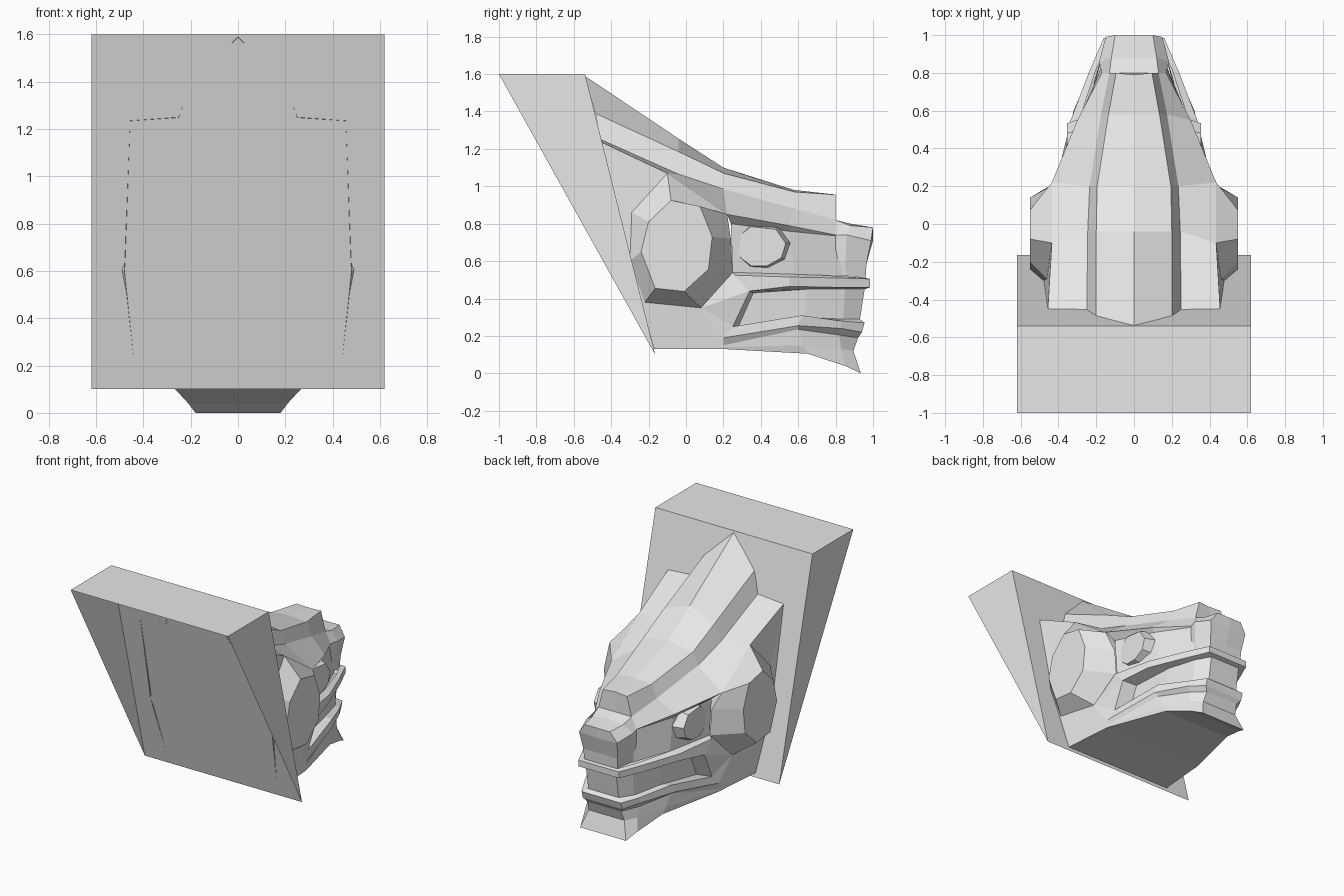
import bpy

if "Cube" in bpy.data.objects:
    bpy.data.objects.remove(bpy.data.objects["Cube"])

stone = bpy.data.materials.new("grey stone")
stone.diffuse_color = (0.8, 0.8, 0.8, 1)
stone.use_nodes = True
stone.node_tree.nodes["Principled BSDF"].inputs["Base Color"].default_value = stone.diffuse_color


def build(name, verts, faces, mirror=True):
    """Flat-shaded mesh; the +x half is mirrored across the centre plane."""
    me = bpy.data.meshes.new(name)
    me.from_pydata(verts, [], faces)
    me.materials.append(stone)
    ob = bpy.data.objects.new(name, me)
    bpy.context.collection.objects.link(ob)
    if mirror:
        ob.modifiers.new("mirror", 'MIRROR').merge_threshold = 0.001
    return ob


def skin(name, *rails):
    """Quads between rails, listed top to bottom, each running back to tip."""
    n = len(rails[0])
    verts = [p for r in rails for p in r]
    faces = []
    for r in range(len(rails) - 1):
        for i in range(n - 1):
            a, b = r * n + i, (r + 1) * n + i
            faces.append((a, b, b + 1, a + 1))
    return build(name, verts, faces)


def patches(name, *polys):
    """Loose polygons given directly by their corners."""
    verts, faces = [], []
    for p in polys:
        faces.append(tuple(range(len(verts), len(verts) + len(p))))
        verts += p
    return build(name, verts, faces)


def center(rail):
    return [(0, y, z) for x, y, z in rail]


# wall wedge: triangular sides, open on the sloping wall side
w = 0.62
build("wall_wedge",
      [(s * w, y, z) for s in (-1, 1) for y, z in ((-1, 1.6), (-.54, 1.6), (-.165, .1))],
      [(0, 3, 4, 1), (1, 4, 5, 2), (0, 1, 2), (3, 5, 4)], mirror=False)

# crown with raised centre strip and sunken brow panels
ridge = [(0, -.54, 1.59), (0, -.04, 1.255), (0, .2, 1.10), (0, .58, .98), (0, .79, .957)]
crest = [(.2, -.485, 1.39), (.2, -.04, 1.185), (.195, .2, 1.07), (.135, .58, .97), (.095, .8, .955)]
groove = [(.25, -.455, 1.25), (.245, -.04, 1.065), (.235, .2, .985), (.175, .58, .88), (.13, .8, .82)]
brow = [(.456, -.45, 1.235), (.435, -.1, 1.07), (.435, .22, .85), (.3, .55, .79), (.17, .8, .74)]
skin("crown", ridge, crest, groove)
skin("brow_panel", groove, brow)
patches("crown_front", [ridge[4], crest[4], groove[4], (0, .8, .82)])

# face below the brow
under = [(.37, .24, .80), (.28, .55, .76), (.16, .8, .735)]
cheek = [(.36, .25, .54), (.28, .58, .53), (.17, .84, .52)]
skin("face_side", brow[2:], under, cheek)

# nose with flared nostrils, closed down to the lip
skin("nose",
     [(0, .8, .82), (0, .88, .80), (0, 1, .78), (0, 1, .78)],
     [(.13, .8, .82), (.12, .88, .79), (.1, 1, .78), (0, 1, .78)],
     [(.17, .8, .74), (.185, .86, .74), (.15, .99, .71), (0, 1, .71)],
     [(.17, .8, .62), (.175, .85, .59), (.135, .965, .585), (0, .965, .585)],
     [(.17, .82, .52), (.16, .86, .52), (.13, .96, .51), (0, .96, .51)])

# upper lip band
lip_in = [(.36, .25, .54), (.28, .58, .53), (.2, .82, .52), (.13, .96, .51), (0, .96, .51)]
lip_top = [(.385, .26, .525), (.335, .55, .515), (.24, .8, .51), (.16, .985, .505), (0, .985, .505)]
lip_low = [(.385, .34, .44), (.335, .55, .465), (.24, .8, .46), (.16, .985, .46), (0, .985, .46)]
skin("upper_lip", lip_in, lip_top, lip_low)

# recessed mouth
mouth_top = [(.28, .36, .43), (.24, .65, .45), (.18, .85, .45), (.12, .955, .45), (0, .955, .45)]
mouth_low = [(.28, .28, .25), (.24, .63, .30), (.18, .84, .29), (.12, .93, .29), (0, .93, .29)]
jaw_lip = [(.38, .25, .25), (.31, .62, .31), (.22, .83, .28), (.155, .955, .27), (0, .955, .27)]
skin("mouth", lip_low, mouth_top, mouth_low, jaw_lip)

# lower jaw with lip band, chin and flat underside
jaw_edge = [(.40, .2, .19), (.32, .6, .255), (.22, .83, .24), (.155, .94, .22), (0, .94, .22)]
jaw_in = [(.40, .2, .15), (.29, .6, .235), (.2, .82, .205), (.13, .92, .19), (0, .92, .19)]
chin = [(.40, .2, .14), (.285, .63, .15), (.2, .83, .13), (.14, .895, .12), (0, .895, .12)]
base = [(.40, .2, .13), (.27, .65, .105), (.21, .85, .04), (.18, .935, 0), (0, .935, 0)]
skin("lower_jaw", jaw_lip, jaw_edge, jaw_in, chin, base)
back_base = (.43, -.17, .13)
bottom = [back_base] + base[:4]
skin("underside", bottom, center(bottom))

# ear boss: raised octagon with sloping rim
outer = [brow[1], (.46, -.29, .86), (.48, -.3, .6), (.46, -.22, .38),
         (.42, .08, .35), (.365, .25, .54), (.37, .24, .72), brow[2]]
inner = [(.55, y, z) for y, z in ((-.08, .925), (-.2, .81), (-.24, .65), (-.165, .455),
                                  (-.01, .438), (.12, .556), (.14, .73), (.075, .893))]
patches("ear_boss", inner,
        *[[outer[i], outer[(i + 1) % 8], inner[(i + 1) % 8], inner[i]] for i in range(8)])

# neck side and mouth corner
jaw_joint = outer[4]
patches("neck_side",
        [brow[0], outer[1], outer[0]], [brow[0], outer[2], outer[1]],
        [outer[2], back_base, outer[3]], [outer[3], back_base, base[0], jaw_joint],
        [jaw_joint, base[0], jaw_edge[0]])
patches("mouth_corner",
        [outer[5], jaw_joint, lip_low[0], lip_top[0]],
        [jaw_joint, jaw_lip[0], lip_low[0]], [jaw_joint, jaw_edge[0], jaw_lip[0]],
        [lip_low[0], jaw_lip[0], mouth_low[0], mouth_top[0]])

# eye: tapered octagonal drum
octagon = [(-.06, .115), (-.13, .06), (-.13, -.05), (-.06, -.105),
           (.03, -.105), (.11, -.06), (.135, .02), (.08, .1)]


def ring(x, s):
    return [(x, .405 + y * s, .675 + z * s) for y, z in octagon]


eye_out, eye_in = ring(.26, 1.18), ring(.355, .95)
patches("eye", eye_in,
        *[[eye_out[i], eye_out[(i + 1) % 8], eye_in[(i + 1) % 8], eye_in[i]] for i in range(8)])
